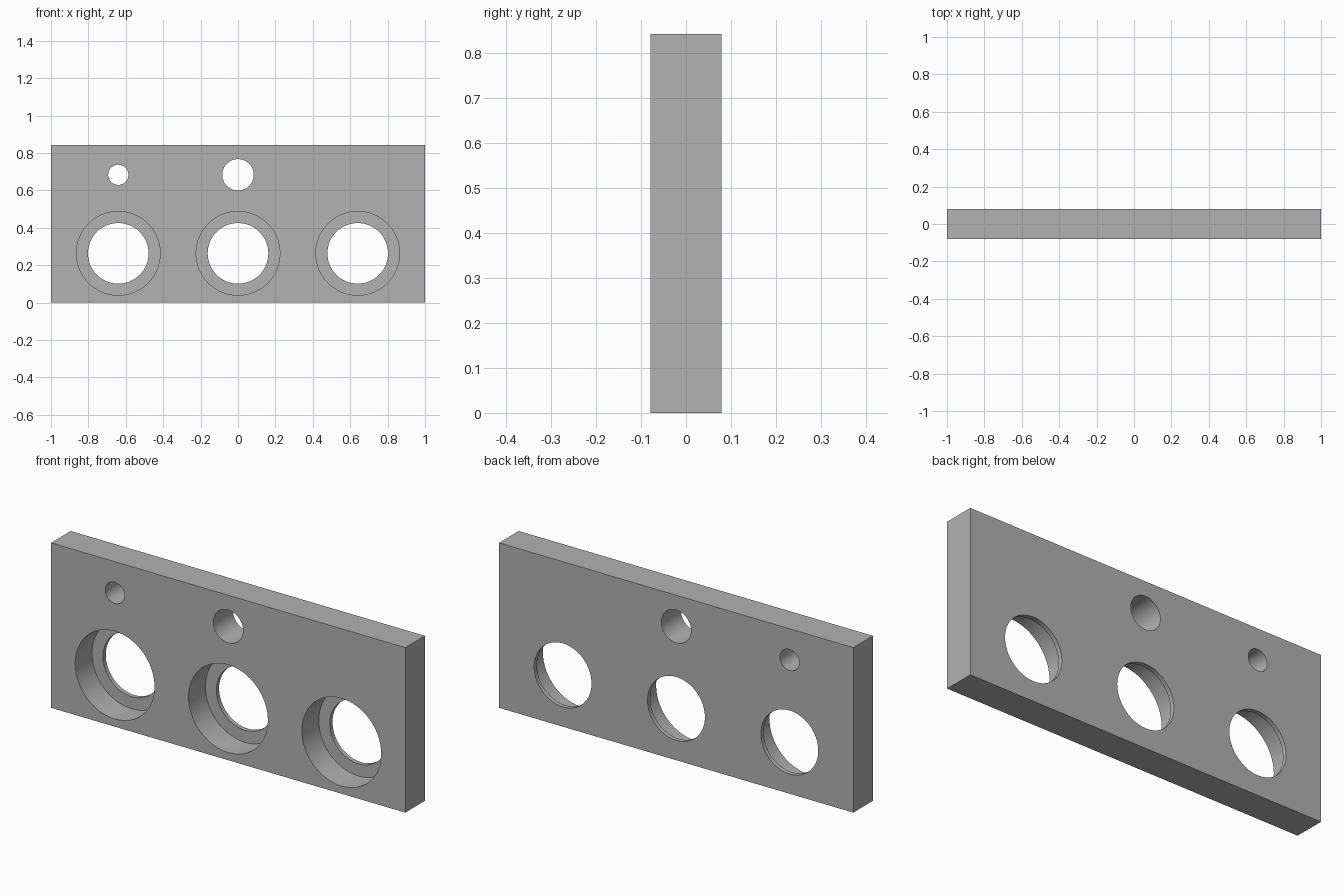
import bpy
import bmesh
import math
from mathutils import Vector

if "Cube" in bpy.data.objects:
    bpy.data.objects.remove(bpy.data.objects["Cube"], do_unlink=True)

LENGTH, THICK, HEIGHT = 2.0, 0.158, 0.842
FRONT, BACK = -THICK / 2, THICK / 2
MARGIN = 0.05

# Plain grey metal
grey = bpy.data.materials.new("grey_metal")
grey.use_nodes = True
colour = (0.445, 0.445, 0.445, 1)
grey.diffuse_color = colour
grey.node_tree.nodes["Principled BSDF"].inputs["Base Color"].default_value = colour


def make_object(name, bm):
    bmesh.ops.recalc_face_normals(bm, faces=bm.faces)
    mesh = bpy.data.meshes.new(name)
    bm.to_mesh(mesh)
    bm.free()
    mesh.materials.append(grey)
    obj = bpy.data.objects.new(name, mesh)
    bpy.context.collection.objects.link(obj)
    return obj


def turned_cutter(name, x, z, profile, sides=64):
    """Solid of revolution about y from (radius, y) steps."""
    bm = bmesh.new()
    rings = []
    for r, y in profile:
        angles = [2 * math.pi * i / sides for i in range(sides)]
        rings.append([bm.verts.new((x + r * math.cos(a), y, z + r * math.sin(a)))
                      for a in angles])
    for a, b in zip(rings, rings[1:]):
        for i in range(sides):
            j = (i + 1) % sides
            bm.faces.new((a[i], a[j], b[j], b[i]))
    bm.faces.new(rings[0])
    bm.faces.new(rings[-1])
    return make_object(name, bm)


# Rectangular plate
bm = bmesh.new()
bmesh.ops.create_cube(bm, size=1)
bmesh.ops.scale(bm, vec=Vector((LENGTH, THICK, HEIGHT)), verts=bm.verts)
bmesh.ops.translate(bm, vec=Vector((0, 0, HEIGHT / 2)), verts=bm.verts)
plate = make_object("mounting_plate", bm)

# Three counterbored holes with a thin lip at the back
ledge = FRONT + 0.136
stepped = [(0.224, FRONT - MARGIN), (0.224, ledge),
           (0.162, ledge), (0.162, BACK + MARGIN)]
cutters = [turned_cutter("counterbore_cutter", x, 0.263, stepped)
           for x in (-0.64, 0, 0.64)]

# Two plain holes along the top
for x, r in ((-0.64, 0.054), (0, 0.084)):
    straight = [(r, FRONT - MARGIN), (r, BACK + MARGIN)]
    cutters.append(turned_cutter("hole_cutter", x, 0.683, straight))

# Cut the holes, then discard the cutters
bpy.ops.object.select_all(action="DESELECT")
plate.select_set(True)
bpy.context.view_layer.objects.active = plate
for cutter in cutters:
    cutter.hide_render = True
    mod = plate.modifiers.new("hole", "BOOLEAN")
    mod.operation = "DIFFERENCE"
    mod.solver = "EXACT"
    mod.object = cutter
    bpy.ops.object.modifier_apply(modifier=mod.name)
    bpy.data.objects.remove(cutter, do_unlink=True)

bpy.ops.object.shade_smooth_by_angle(angle=math.radians(30))
